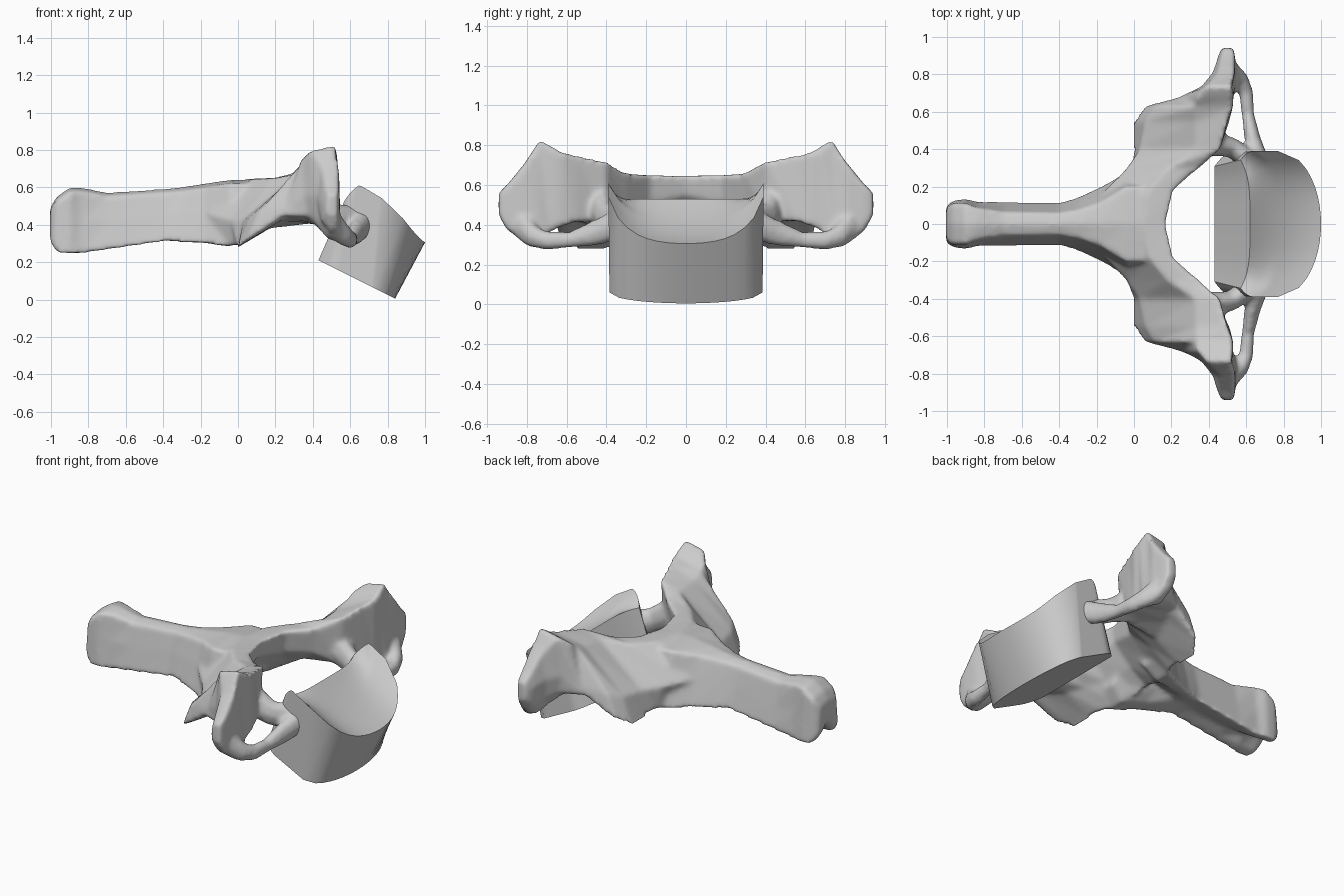
import bpy, bmesh
from math import sin, cos, pi
from mathutils import Vector

if "Cube" in bpy.data.objects:
    bpy.data.objects.remove(bpy.data.objects["Cube"])


def loft(bm, rings):
    """Skin a list of equal-length point rings and cap both ends."""
    rows = [[bm.verts.new(p) for p in r] for r in rings]
    n = len(rows[0])
    for a, b in zip(rows, rows[1:]):
        for i in range(n):
            j = (i + 1) % n
            bm.faces.new((a[i], a[j], b[j], b[i]))
    bm.faces.new(rows[0])
    bm.faces.new(rows[-1][::-1])


def tube(bm, pts, side):
    """Eight-sided tapering bar along (x, y, z, radius, height stretch) points."""
    rings = []
    for k, (x, y, z, r, h) in enumerate(pts):
        a, b = pts[max(k - 1, 0)], pts[min(k + 1, len(pts) - 1)]
        d = Vector((b[0] - a[0], b[1] - a[1], b[2] - a[2])).normalized()
        s = d.cross(Vector((0, 0, 1))).normalized()
        u = s.cross(d)
        ring = []
        for i in range(8):
            p = Vector((x, y, z)) + s * r * cos(i * pi / 4) + u * r * h * sin(i * pi / 4)
            ring.append((p.x, p.y * side, p.z))
        rings.append(ring)
    loft(bm, rings)


def finish(bm, name):
    bmesh.ops.recalc_face_normals(bm, faces=bm.faces[:])
    me = bpy.data.meshes.new(name)
    bm.to_mesh(me)
    bm.free()
    ob = bpy.data.objects.new(name, me)
    bpy.context.collection.objects.link(ob)
    return ob


# Vertebral body: tilted D-shaped block with a saddle-shaped top
bm = bmesh.new()
N = 16


def body_point(i, j, t):
    u, v = i / N, 2 * j / N - 1
    bow = max(0, 1 - v * v) ** 0.5
    pinch = max(0, 1 - u / 0.35) ** 2          # narrower towards the back
    lo = Vector((0.43 + u * (0.30 + 0.11 * bow), 0.385 * v * (1 - 0.2 * pinch), 0))
    lo.z = 0.21 - (lo.x - 0.43) * 0.5
    back = 0.62 - 0.05 * v ** 4
    hi = Vector((back + u * (0.77 + 0.23 * bow - back), 0.39 * v * (1 - 0.12 * pinch), 0))
    hi.z = 0.53 - (hi.x - 0.62) * 0.59
    hi.z += 0.10 * v ** 4 * min(1, u / 0.4) - 0.03 * v ** 4 * pinch
    hi.z -= 0.03 * (4 * u * (1 - u)) * (1 - v * v)
    p = lo.lerp(hi, t)
    p.x -= 0.08 * t * (1 - t) * (u - 0.3)
    return p


top = [[bm.verts.new(body_point(i, j, 1)) for j in range(N + 1)] for i in range(N + 1)]
bot = [[bm.verts.new(body_point(i, j, 0)) for j in range(N + 1)] for i in range(N + 1)]
for g in (top, bot):
    for i in range(N):
        for j in range(N):
            bm.faces.new((g[i][j], g[i + 1][j], g[i + 1][j + 1], g[i][j + 1]))
rim = [(i, 0) for i in range(N)] + [(N, j) for j in range(N)] + \
      [(i, N) for i in range(N, 0, -1)] + [(0, j) for j in range(N, 0, -1)]
for (a, b), (c, d) in zip(rim, rim[1:] + rim[:1]):
    bm.faces.new((bot[a][b], bot[c][d], top[c][d], top[a][b]))
body = finish(bm, "vertebral_body")
bpy.context.view_layer.objects.active = body
body.select_set(True)
bpy.ops.object.shade_smooth_by_angle(angle=0.7)

# Laminae, joint facets and side processes: x-z sections stepping out along y
bm = bmesh.new()
half = [
    (0.00, (-.10, .34), (-.18, .55), (.05, .645), (.17, .645), (.15, .55), (.02, .42)),
    (0.18, (-.06, .29), (-.16, .46), (.08, .645), (.21, .65), (.18, .51), (.06, .40)),
    (0.30, (-.02, .28), (-.04, .43), (.18, .65), (.35, .66), (.31, .49), (.13, .39)),
    (0.40, (.00, .28), (.03, .43), (.33, .68), (.46, .72), (.44, .42), (.17, .38)),
    (0.55, (.00, .28), (.06, .44), (.33, .69), (.50, .75), (.51, .42), (.22, .42)),
    (0.63, (.05, .32), (.11, .47), (.33, .72), (.53, .77), (.53, .39), (.26, .44)),
    (0.68, (.24, .45), (.26, .50), (.34, .76), (.53, .80), (.53, .36), (.37, .43)),
    (0.735, (.38, .45), (.36, .56), (.385, .80), (.52, .83), (.55, .31), (.45, .36)),
    (0.81, (.44, .42), (.42, .55), (.45, .71), (.54, .71), (.55, .30), (.48, .32)),
    (0.90, (.45, .42), (.45, .52), (.47, .60), (.54, .60), (.54, .38), (.49, .37)),
    (0.942, (.47, .47), (.47, .51), (.48, .56), (.53, .56), (.53, .45), (.49, .45)),
]
ring = lambda s, m: [(x, m * s[0], z) for x, z in s[1:]]
loft(bm, [ring(s, -1) for s in half[:0:-1]] + [ring(s, 1) for s in half])

# Spinous process: x, top half width, bottom half width, top z, bottom z, groove depth
spine = [
    (-1.005, .08, .10, .49, .31, .06), (-.97, .11, .125, .55, .25, .08),
    (-.90, .11, .135, .60, .245, .08), (-.84, .085, .12, .60, .245, .06),
    (-.70, .065, .12, .572, .265, .03), (-.40, .06, .115, .592, .31, .02),
    (-.30, .075, .145, .602, .305, .03), (-.18, .115, .20, .62, .30, .08),
    (-.04, .20, .28, .64, .28, .16), (.05, .20, .25, .64, .36, .16),
]
loft(bm, [[(x, -wb, zb), (x, -(wt + wb) / 2, (zt + zb) / 2), (x, -wt, zt - .02),
           (x, 0, zt), (x, wt, zt - .02), (x, (wt + wb) / 2, (zt + zb) / 2),
           (x, wb, zb), (x, wb * .55, zb + .01), (x, 0, zb + g), (x, -wb * .55, zb + .01)]
          for x, wt, wb, zt, zb, g in spine])

# Pedicles and the front bars that close the side openings
for side in (-1, 1):
    tube(bm, [(.40, .43, .50, .07, 1.4), (.52, .41, .44, .055, 1.4),
              (.65, .32, .41, .06, 1.5)], side)
    tube(bm, [(.67, .32, .41, .06, 1.3), (.635, .45, .36, .045, 1.5),
              (.61, .58, .325, .035, 1.2), (.60, .70, .32, .04, 1.2),
              (.57, .77, .34, .045, 1.3), (.51, .83, .40, .05, 1.4)], side)
arch = finish(bm, "neural_arch")

# Fuse the arch parts into one smooth bone surface
rm = arch.modifiers.new("fuse", 'REMESH')
rm.mode = 'VOXEL'
rm.voxel_size = 0.014
rm.use_smooth_shade = True
sm = arch.modifiers.new("soften", 'SMOOTH')
sm.factor = 0.5
sm.iterations = 8
